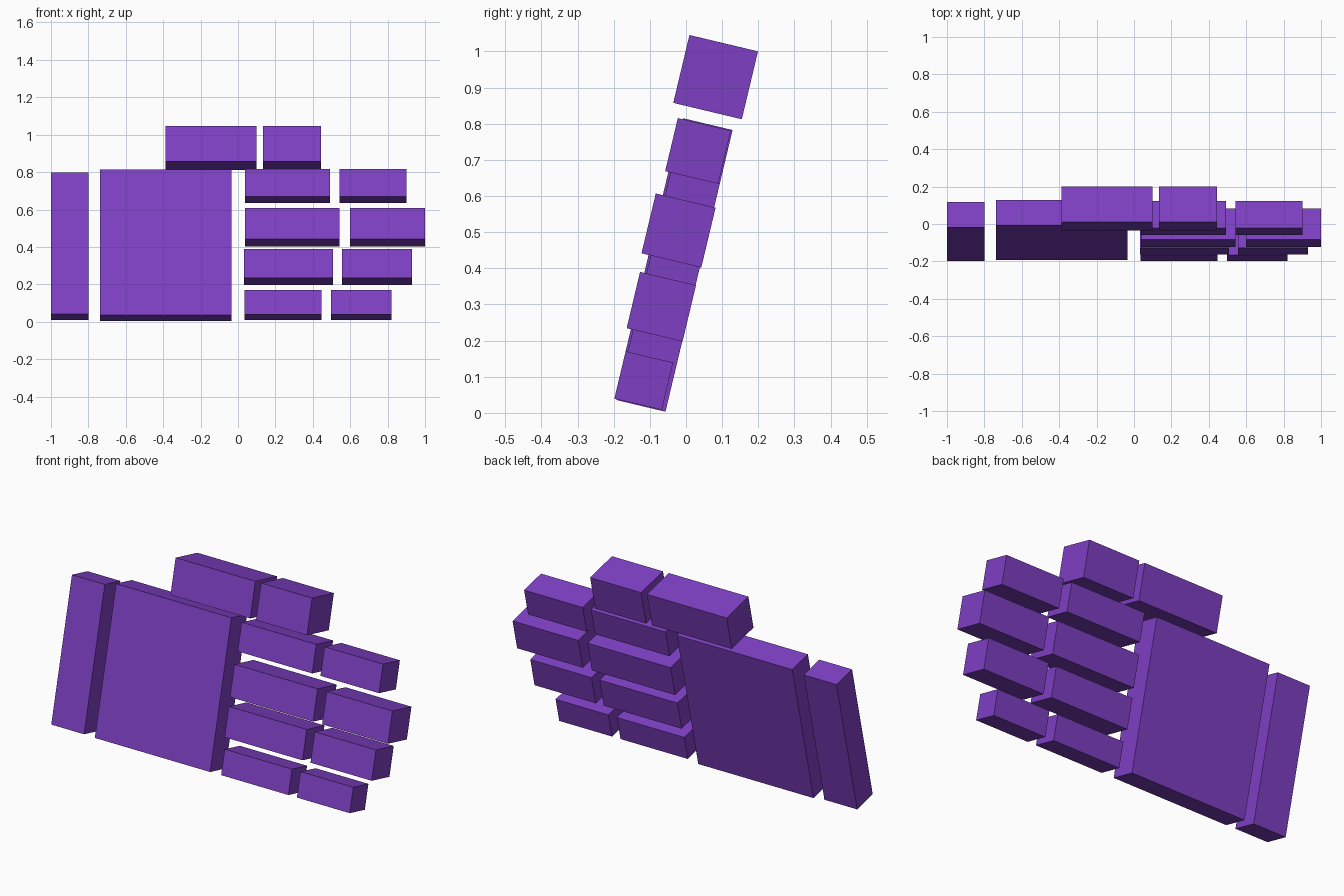
import bpy
from math import radians
from mathutils import Matrix, Vector

if "Cube" in bpy.data.objects:
    bpy.data.objects.remove(bpy.data.objects["Cube"])

# The whole hand leans back about the x axis
LEAN = Matrix.Rotation(radians(-13.4), 4, 'X')

purple = bpy.data.materials.new("purple")
purple.diffuse_color = (0.21, 0.05, 0.55, 1)
purple.use_nodes = True
purple.node_tree.nodes["Principled BSDF"].inputs["Base Color"].default_value = purple.diffuse_color


def block(name, x, depth, height):
    """Box given by its ranges in the untilted hand frame."""
    ranges = (x, depth, height)
    centre = Vector([(a + b) / 2 for a, b in ranges])
    size = [b - a for a, b in ranges]
    bpy.ops.mesh.primitive_cube_add(size=1)
    ob = bpy.context.object
    ob.name = name
    ob.data.materials.append(purple)
    ob.matrix_world = LEAN @ Matrix.Translation(centre) @ Matrix.Diagonal((*size, 1))
    return ob


# Wrist and palm slabs
block("wrist", (-1.0, -0.80), (-0.202, -0.063), (-0.006, 0.772))
block("palm", (-0.738, -0.035), (-0.196, -0.056), (-0.010, 0.791))

# Each digit: base x range, tip x range, depth range, height range
digits = {
    "thumb": ((-0.387, 0.099), (0.134, 0.445), (-0.233, -0.038), (0.826, 1.019)),
    "index_finger": ((0.038, 0.493), (0.543, 0.900), (-0.211, -0.060), (0.637, 0.788)),
    "middle_finger": ((0.037, 0.544), (0.599, 1.0), (-0.222, -0.052), (0.401, 0.571)),
    "ring_finger": ((0.033, 0.508), (0.557, 0.930), (-0.214, -0.055), (0.190, 0.350)),
    "little_finger": ((0.036, 0.446), (0.498, 0.820), (-0.202, -0.067), (-0.0075, 0.127)),
}
for name, (base, tip, depth, height) in digits.items():
    block(name + "_base", base, depth, height)
    block(name + "_tip", tip, depth, height)
